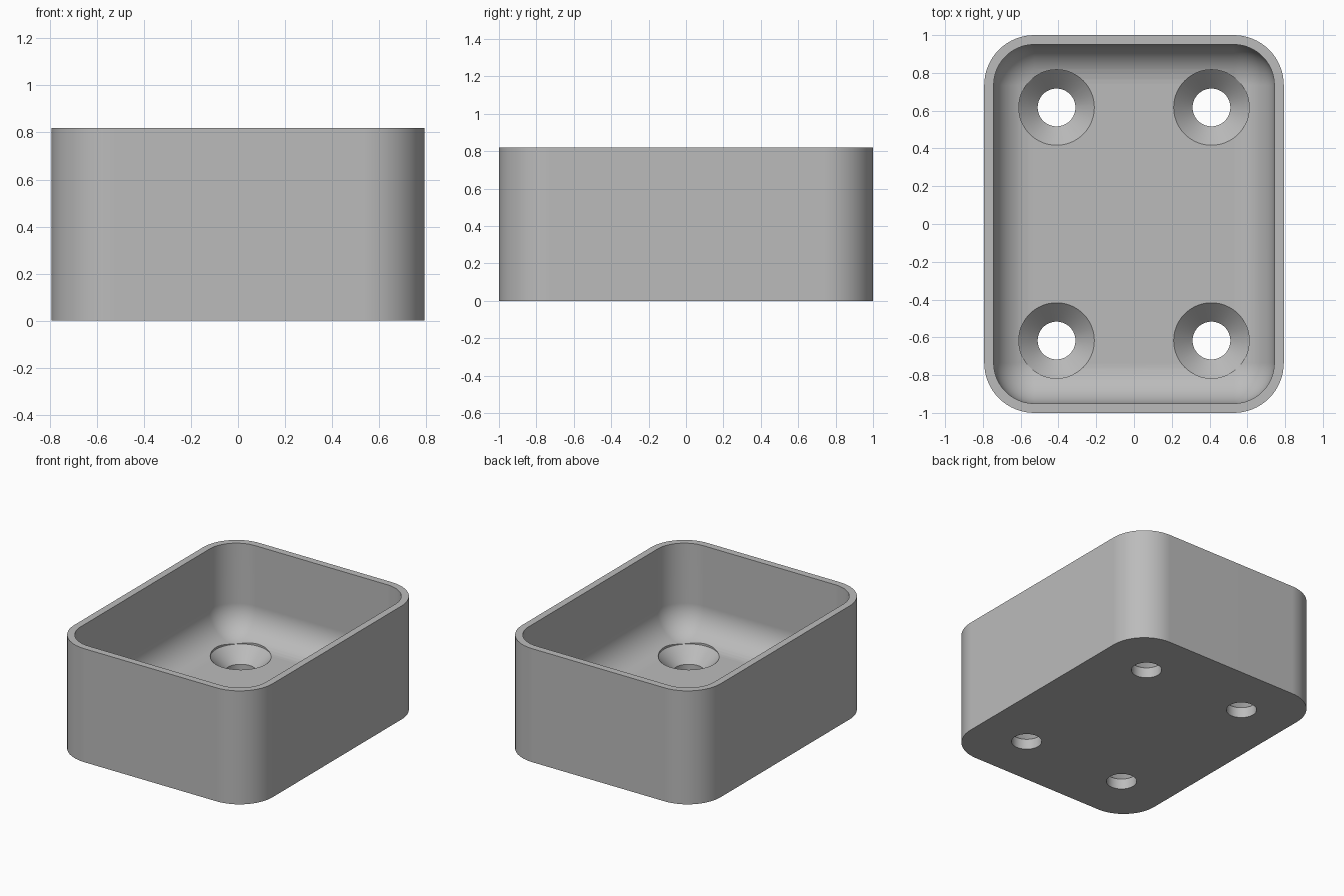
import bpy, bmesh, math

if "Cube" in bpy.data.objects:
    bpy.data.objects.remove(bpy.data.objects["Cube"])

HALF_X, HALF_Y, HEIGHT = 0.793, 1.0, 0.82
CORNER, WALL, FLOOR = 0.265, 0.05, 0.175
FILLET = 0.21
HOLE_R, SINK_R = 0.1, 0.2
HOLE_X, HOLE_Y = 0.41, 0.617
CORNER_STEPS, FILLET_STEPS, HOLE_STEPS = 16, 12, 64

grey = bpy.data.materials.new("plain grey")
grey.use_nodes = True
colour = (0.5, 0.5, 0.5, 1)
grey.diffuse_color = colour
grey.node_tree.nodes["Principled BSDF"].inputs["Base Color"].default_value = colour


def rounded_rect(inset, z):
    """Outline of the tray, moved inwards by inset, at height z."""
    r = CORNER - inset
    cx, cy = HALF_X - CORNER, HALF_Y - CORNER
    points = []
    for quarter, (sx, sy) in enumerate([(1, 1), (-1, 1), (-1, -1), (1, -1)]):
        for i in range(CORNER_STEPS + 1):
            a = (quarter + i / CORNER_STEPS) * math.pi / 2
            points.append((sx * cx + r * math.cos(a), sy * cy + r * math.sin(a), z))
    return points


def circle(x, y, r, z):
    angles = [2 * math.pi * i / HOLE_STEPS for i in range(HOLE_STEPS)]
    return [(x + r * math.cos(a), y + r * math.sin(a), z) for a in angles]


def loft(bm, outlines):
    """Skin a stack of outlines and cap both ends."""
    rings = [[bm.verts.new(p) for p in outline] for outline in outlines]
    for low, high in zip(rings, rings[1:]):
        for i in range(len(low)):
            j = (i + 1) % len(low)
            bm.faces.new((low[i], low[j], high[j], high[i]))
    bm.faces.new(rings[0][::-1])
    bm.faces.new(rings[-1])


def make_object(name, bm):
    bmesh.ops.recalc_face_normals(bm, faces=bm.faces)
    mesh = bpy.data.meshes.new(name)
    bm.to_mesh(mesh)
    bm.free()
    mesh.materials.append(grey)
    obj = bpy.data.objects.new(name, mesh)
    bpy.context.collection.objects.link(obj)
    return obj


# Tray: outer wall, rim, inner wall, then the fillet down to the floor
outlines = [rounded_rect(0, 0), rounded_rect(0, HEIGHT), rounded_rect(WALL, HEIGHT)]
for i in range(FILLET_STEPS + 1):
    a = i / FILLET_STEPS * math.pi / 2
    outlines.append(rounded_rect(WALL + FILLET * (1 - math.cos(a)),
                                 FLOOR + FILLET * (1 - math.sin(a))))
bm = bmesh.new()
loft(bm, outlines)
tray = make_object("tray", bm)

# Countersunk screw holes
bm = bmesh.new()
sink_start = FLOOR - (SINK_R - HOLE_R)
profile = [(HOLE_R, -0.1), (HOLE_R, sink_start), (SINK_R, FLOOR), (SINK_R, HEIGHT / 2)]
for x in (-HOLE_X, HOLE_X):
    for y in (-HOLE_Y, HOLE_Y):
        loft(bm, [circle(x, y, r, z) for r, z in profile])
cutter = make_object("screw_hole_cutter", bm)
cutter.hide_render = True

cut = tray.modifiers.new("screw holes", "BOOLEAN")
cut.operation = "DIFFERENCE"
cut.solver = "EXACT"
cut.object = cutter

bpy.ops.object.select_all(action="DESELECT")
tray.select_set(True)
bpy.context.view_layer.objects.active = tray
bpy.ops.object.modifier_apply(modifier=cut.name)
bpy.data.objects.remove(cutter)

# Smooth curves with crisp rims
bpy.ops.object.shade_smooth_by_angle(angle=math.radians(30))
weighted = tray.modifiers.new("weighted normals", "WEIGHTED_NORMAL")
weighted.keep_sharp = True
